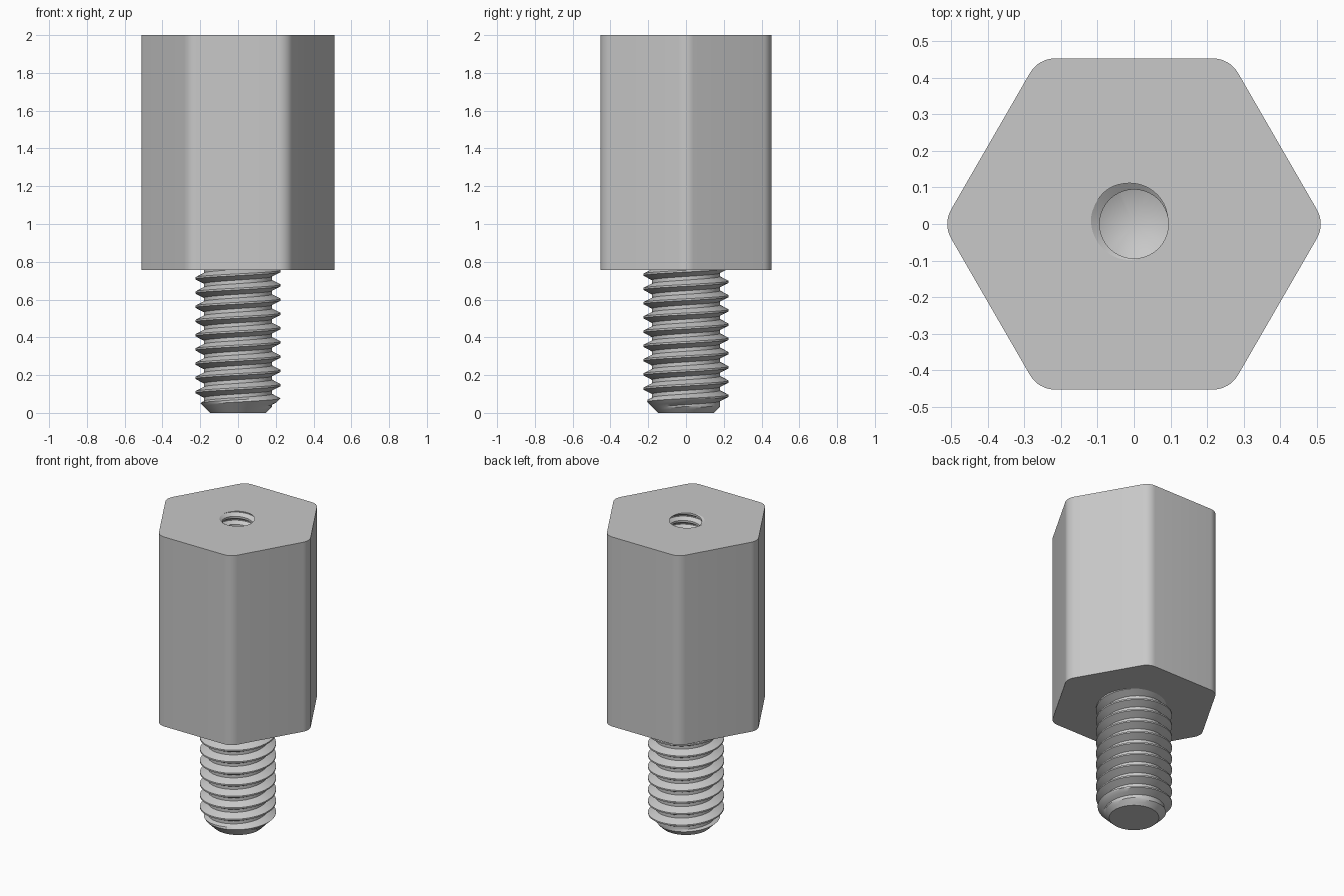
import bpy
import bmesh
from math import sin, cos, pi, radians

cube = bpy.data.objects.get("Cube")
if cube:
    bpy.data.objects.remove(cube, do_unlink=True)

BODY_BOTTOM, TOP = 0.757, 2.0
FLAT, CORNER = 0.4525, 0.08       # half width across flats, corner radius
HOLE_FLOOR = 1.25

metal = bpy.data.materials.new("grey metal")
metal.use_nodes = True
grey = (0.58, 0.58, 0.58, 1)
metal.diffuse_color = grey
metal.node_tree.nodes["Principled BSDF"].inputs["Base Color"].default_value = grey


def thread_wall(bm, major, minor, pitch, phase, z0, z1, limit=None, sides=64):
    """Helical V-thread surface clipped flat at z0 and z1."""
    def radius(z, turn):
        f = ((z - phase) / pitch - turn) % 1
        d = min(f, 1 - f)
        t = min(max((d - 0.0625) / 0.3125, 0), 1)
        r = major + (minor - major) * t
        return min(r, limit(z)) if limit else r

    steps = (0, 0.0625, 0.22, 0.375, 0.5, 0.625, 0.78, 0.9375)
    first = int((z0 - phase) // pitch) - 2
    last = int((z1 - phase) // pitch) + 2
    levels = [k + s for k in range(first, last) for s in steps]
    columns = []
    for j in range(sides + 1):
        turn = j / sides
        column = []
        for level in levels:
            z = min(max(phase + pitch * (level + turn), z0), z1)
            r = radius(z, turn)
            column.append(bm.verts.new((r * cos(2 * pi * turn), r * sin(2 * pi * turn), z)))
        columns.append(column)
    for a, b in zip(columns, columns[1:]):
        for i in range(len(levels) - 1):
            bm.faces.new((a[i], b[i], b[i + 1], a[i + 1]))
    bmesh.ops.remove_doubles(bm, verts=bm.verts[:], dist=1e-5)


def rim(bm, z):
    """Open edges lying at one height."""
    return [e for e in bm.edges if e.is_boundary
            and all(abs(v.co.z - z) < 1e-4 for v in e.verts)]


def finish(bm, name):
    bmesh.ops.recalc_face_normals(bm, faces=bm.faces[:])
    mesh = bpy.data.meshes.new(name)
    bm.to_mesh(mesh)
    bm.free()
    mesh.materials.append(metal)
    obj = bpy.data.objects.new(name, mesh)
    bpy.context.collection.objects.link(obj)
    bpy.ops.object.select_all(action='DESELECT')
    obj.select_set(True)
    bpy.context.view_layer.objects.active = obj
    bpy.ops.object.shade_smooth_by_angle(angle=radians(25))


# Hexagonal body: threaded blind hole with a drill-point floor
bm = bmesh.new()
thread_wall(bm, 0.119, 0.094, 0.053, 1.978, HOLE_FLOOR, TOP)
tip = bm.verts.new((0, 0, HOLE_FLOOR - 0.057))
for edge in rim(bm, HOLE_FLOOR):
    bm.faces.new((*edge.verts, tip))

# Rounded hexagon outline and its six sides
outline = []
reach = (FLAT - CORNER) / cos(pi / 6)
for corner in range(6):
    middle = corner * pi / 3
    for s in range(9):
        a = middle + (s / 8 - 0.5) * pi / 3
        outline.append((reach * cos(middle) + CORNER * cos(a),
                        reach * sin(middle) + CORNER * sin(a)))
low = [bm.verts.new((x, y, BODY_BOTTOM)) for x, y in outline]
high = [bm.verts.new((x, y, TOP)) for x, y in outline]
for i in range(len(outline)):
    j = (i + 1) % len(outline)
    bm.faces.new((low[i], low[j], high[j], high[i]))
bm.faces.new(low[::-1])
bmesh.ops.triangle_fill(bm, use_beauty=True, edges=rim(bm, TOP), normal=(0, 0, 1))
finish(bm, "hex_body")

# Threaded stud with chamfered end
bm = bmesh.new()
stud_top = BODY_BOTTOM + 0.01
thread_wall(bm, 0.226, 0.18, 0.0754, 0.675, 0, stud_top, lambda z: 0.148 + z)
for z in (0, stud_top):
    bmesh.ops.holes_fill(bm, edges=rim(bm, z), sides=0)
finish(bm, "threaded_stud")
